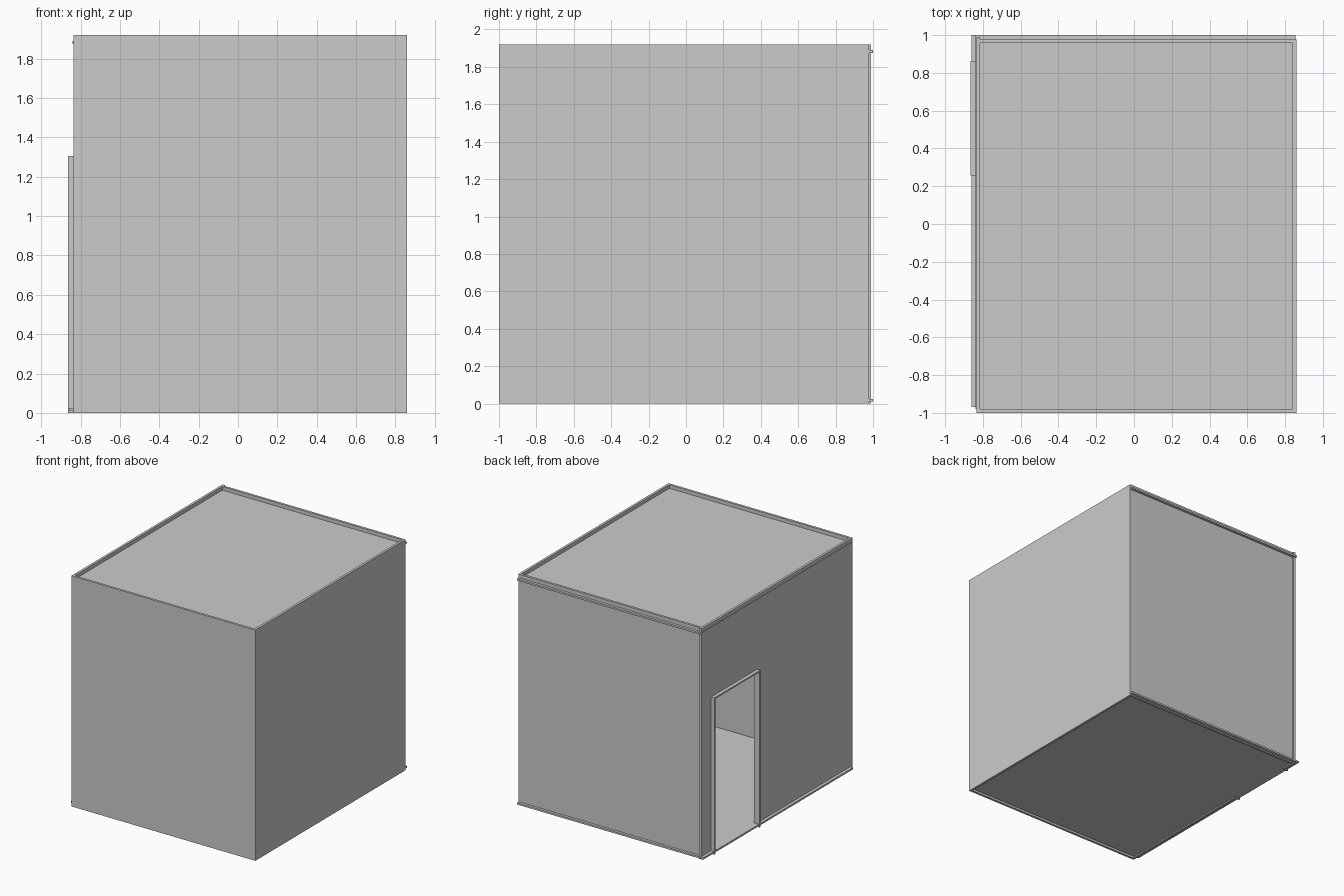
import bpy, bmesh

if "Cube" in bpy.data.objects:
    bpy.data.objects.remove(bpy.data.objects["Cube"])

H = 1.92          # wall height
T = 0.02          # panel thickness
DOOR_A, DOOR_B, DOOR_H = 0.27, 0.85, 1.305


def finish(name, bm):
    bmesh.ops.recalc_face_normals(bm, faces=bm.faces)
    mesh = bpy.data.meshes.new(name)
    bm.to_mesh(mesh)
    bm.free()
    obj = bpy.data.objects.new(name, mesh)
    bpy.context.collection.objects.link(obj)
    return obj


def box(name, x, y, z):
    bm = bmesh.new()
    bmesh.ops.create_cube(bm, size=1)
    for v in bm.verts:
        for i, (lo, hi) in enumerate((x, y, z)):
            v.co[i] = lo if v.co[i] < 0 else hi
    return finish(name, bm)


# plain walls
box("front_wall", (-0.835, 0.86), (-1, -1 + T), (0, H))
box("back_wall", (-0.835, 0.86), (0.978 - T, 0.978), (0, H))
box("right_wall", (0.86 - T, 0.86), (-1, 0.978), (0, H))

# left wall with the doorway in its outline
outline = [(-1, 0), (DOOR_A, 0), (DOOR_A, DOOR_H), (DOOR_B, DOOR_H),
           (DOOR_B, 0), (0.99, 0), (0.99, H), (-1, H)]
bm = bmesh.new()
face = bm.faces.new([bm.verts.new((-0.835, y, z)) for y, z in outline])
ext = bmesh.ops.extrude_face_region(bm, geom=[face], use_keep_orig=True)
verts = [g for g in ext["geom"] if isinstance(g, bmesh.types.BMVert)]
bmesh.ops.translate(bm, verts=verts, vec=(T, 0, 0))
finish("left_wall", bm)

# floor and ceiling panels, set in from the wall edges
box("floor", (-0.86, 0.855), (-0.97, 1.0), (0.01, 0.025))
box("ceiling", (-0.84, 0.855), (-0.98, 1.0), (1.875, 1.89))

# thin lining around the doorway
depth = (-0.865, -0.815)
box("door_jamb_inner", depth, (DOOR_A - 0.012, DOOR_A), (0, DOOR_H))
box("door_jamb_outer", depth, (DOOR_B, DOOR_B + 0.012), (0, DOOR_H))
box("door_head", depth, (DOOR_A, DOOR_B), (DOOR_H - 0.012, DOOR_H))
